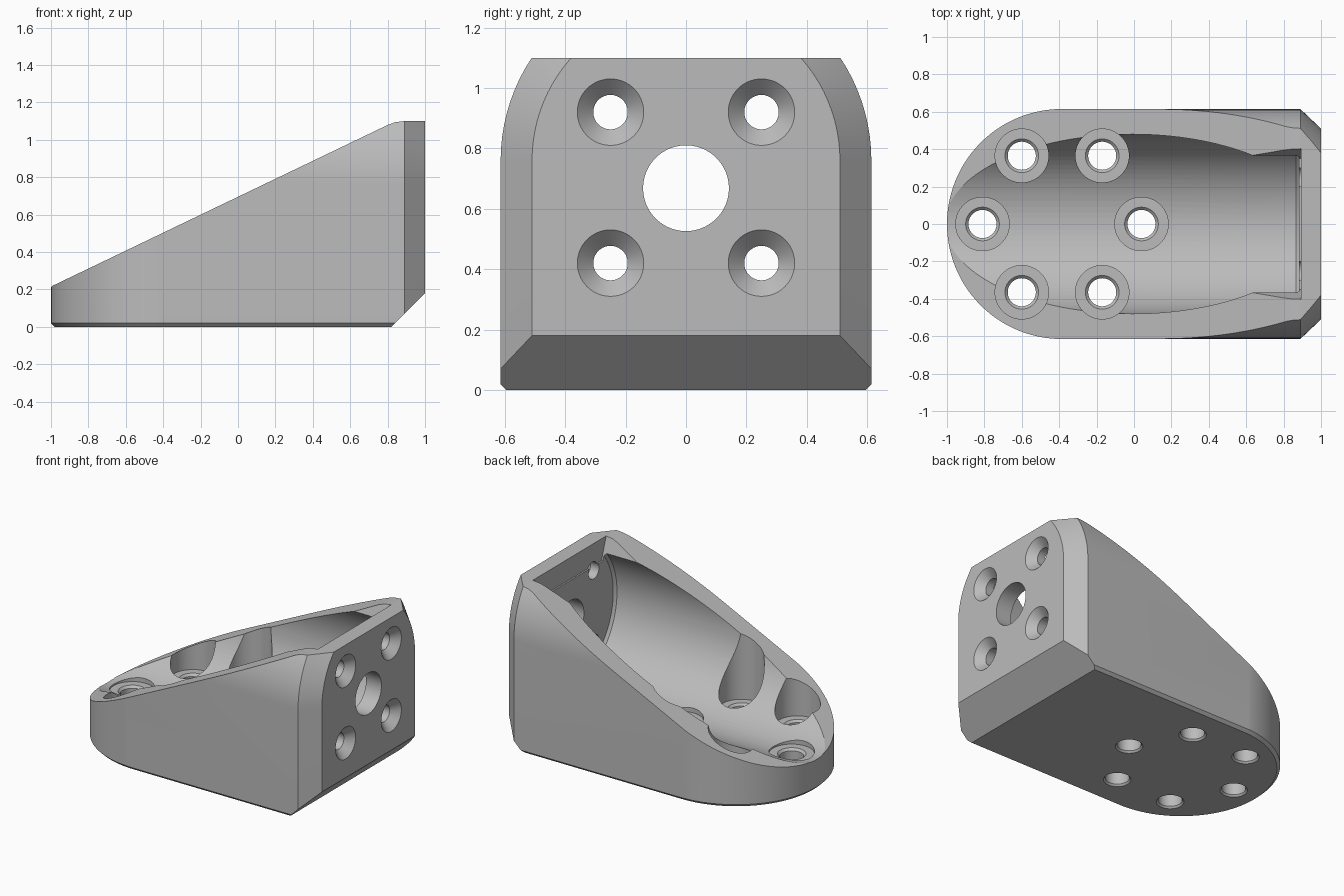
import bpy, bmesh, math
from mathutils import Vector, Matrix

cube = bpy.data.objects.get("Cube")
if cube:
    bpy.data.objects.remove(cube, do_unlink=True)

HALF = 0.615      # half width of the bracket
AXIS_Z = 0.76     # centre height of the rounded shoulders
SEGS = 96


def finish(bm, name):
    bmesh.ops.recalc_face_normals(bm, faces=bm.faces)
    mesh = bpy.data.meshes.new(name)
    bm.to_mesh(mesh)
    bm.free()
    obj = bpy.data.objects.new(name, mesh)
    bpy.context.scene.collection.objects.link(obj)
    return obj


def loft(rings, name):
    """Solid through matching closed rings of points."""
    bm = bmesh.new()
    loops = [[bm.verts.new(p) for p in ring] for ring in rings]
    n = len(loops[0])
    for a, b in zip(loops, loops[1:]):
        for i in range(n):
            j = (i + 1) % n
            bm.faces.new((a[i], a[j], b[j], b[i]))
    bm.faces.new(loops[0])
    bm.faces.new(loops[-1])
    return finish(bm, name)


def turned(profile, name, matrix):
    """Solid of revolution from (radius, height) pairs."""
    angles = [2 * math.pi * i / SEGS for i in range(SEGS)]
    return loft([[matrix @ Vector((r * math.cos(a), r * math.sin(a), h)) for a in angles]
                 for r, h in profile], name)


def boolean(target, cutter, operation):
    mod = target.modifiers.new("cut", 'BOOLEAN')
    mod.operation = operation
    mod.solver = 'EXACT'
    mod.object = cutter
    graph = bpy.context.evaluated_depsgraph_get()
    target_mesh = bpy.data.meshes.new_from_object(target.evaluated_get(graph))
    target.modifiers.clear()
    target.data = target_mesh
    bpy.data.objects.remove(cutter, do_unlink=True)


def slice_off(obj, point, normal):
    """Trim a convex solid by a plane and cap it."""
    bm = bmesh.new()
    bm.from_mesh(obj.data)
    geom = bm.verts[:] + bm.edges[:] + bm.faces[:]
    bmesh.ops.bisect_plane(bm, geom=geom, plane_co=point, plane_no=normal, clear_outer=True)
    bmesh.ops.holes_fill(bm, edges=[e for e in bm.edges if e.is_boundary], sides=0)
    bmesh.ops.recalc_face_normals(bm, faces=bm.faces)
    bm.to_mesh(obj.data)
    bm.free()


# Body: arched section with a chamfered end
def arch(x, half):
    arc = [math.pi * i / 48 for i in range(49)]
    pts = [(x, half * math.cos(a), AXIS_Z + half * math.sin(a)) for a in arc]
    return [(x, half, -0.1)] + pts + [(x, -half, -0.1)]


body = loft([arch(-1.2, HALF - 0.001), arch(0.89, HALF - 0.001), arch(1.0, 0.51)], "bracket_body")

# Sloped top easing into the flat crest, and the lower end chamfer
crest = [(-1, 0.215), (0.8, 1.079), (0.84, 1.0935), (0.89, 1.1), (1, 1.1)]
for (x0, z0), (x1, z1) in zip(crest, crest[1:]):
    slice_off(body, (x0, 0, z0), (z0 - z1, 0, x1 - x0))
slice_off(body, (0.82, 0, 0), (1, 0, -1))


# Round nose footprint with a thin bottom chamfer
def footprint(half, z):
    nose = [math.pi / 2 + math.pi * i / 60 for i in range(61)]
    pts = [(HALF - 1 + half * math.cos(a), half * math.sin(a), z) for a in nose]
    return pts + [(1.2, -half, z), (1.2, half, z)]


blank = loft([footprint(HALF - 0.02, 0), footprint(HALF, 0.02), footprint(HALF, 1.3)], "nose_blank")
boolean(body, blank, 'INTERSECT')

# Cylindrical trough with an eased end
along_x = Matrix.Rotation(math.pi / 2, 4, 'Y')
trough = turned([(0.48, -1.5), (0.48, 0.865), (0.463, 0.882)], "trough_cutter",
                Matrix.Translation((0, 0, 0.69)) @ along_x)
boolean(body, trough, 'DIFFERENCE')

# Flared opening above the trough
slot = loft([[(x, -0.35, 0.95), (x, 0.35, 0.95), (x, 0.42, 1.15), (x, -0.42, 1.15)]
             for x in (0.3, 0.893)], "slot_cutter")
boolean(body, slot, 'DIFFERENCE')

# Counterbored floor holes
floor_holes = [(-0.81, 0), (0.04, 0)] + [(x, s * 0.365) for x in (-0.6, -0.17) for s in (-1, 1)]
bore = [(0.095, -0.01), (0.075, 0.012), (0.075, 0.185), (0.09, 0.2), (0.143, 0.2), (0.143, 1.3)]
for x, y in floor_holes:
    boolean(body, turned(bore, "floor_hole_cutter", Matrix.Translation((x, y, 0))), 'DIFFERENCE')

# Countersunk holes in the end wall
screw = [(0.057, 0.8), (0.057, 0.947), (0.12, 1.01)]
for y in (-0.25, 0.25):
    for z in (0.42, 0.92):
        cutter = turned(screw, "wall_hole_cutter", Matrix.Translation((0, y, z)) @ along_x)
        boolean(body, cutter, 'DIFFERENCE')

# Central through hole in the end wall
centre = turned([(0.142, 0.8), (0.142, 1.1)], "centre_hole_cutter",
                Matrix.Translation((0, 0, 0.668)) @ along_x)
boolean(body, centre, 'DIFFERENCE')

# Single grey finish
grey = bpy.data.materials.new("plain_grey")
grey.use_nodes = True
grey.diffuse_color = (0.5, 0.5, 0.5, 1)
grey.node_tree.nodes["Principled BSDF"].inputs["Base Color"].default_value = (0.5, 0.5, 0.5, 1)
body.data.materials.clear()
body.data.materials.append(grey)

bpy.ops.object.select_all(action='DESELECT')
body.select_set(True)
bpy.context.view_layer.objects.active = body
bpy.ops.object.shade_smooth_by_angle(angle=math.radians(5))
